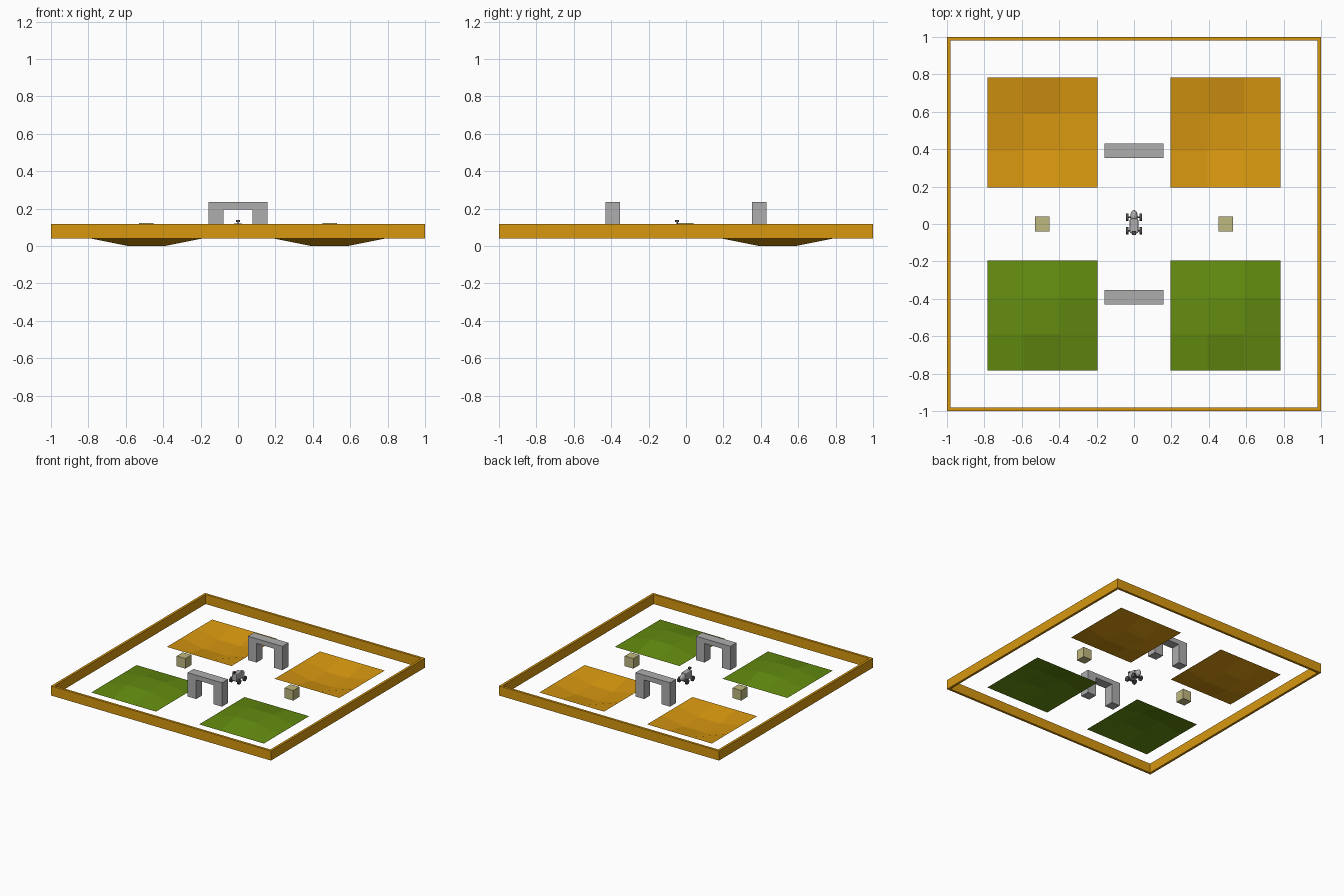
import bpy, bmesh, math

if "Cube" in bpy.data.objects:
    bpy.data.objects.remove(bpy.data.objects["Cube"])

U = 2 / 51           # layout module
FLOOR = U            # level of the flat ground


def mat(name, rgb):
    m = bpy.data.materials.new(name)
    m.diffuse_color = (*rgb, 1)
    m.use_nodes = True
    m.node_tree.nodes["Principled BSDF"].inputs["Base Color"].default_value = m.diffuse_color
    return m


ORANGE = mat("orange", (0.68, 0.31, 0.005))
GREEN = mat("grass_green", (0.125, 0.26, 0.005))
GREY = mat("grey", (0.42, 0.42, 0.42))
SAND = mat("pale_khaki", (0.52, 0.48, 0.21))
DARK = mat("dark_grey", (0.08, 0.08, 0.08))


def finish(bm, name, material):
    me = bpy.data.meshes.new(name)
    bm.to_mesh(me)
    bm.free()
    me.materials.append(material)
    ob = bpy.data.objects.new(name, me)
    bpy.context.collection.objects.link(ob)
    return ob


def box(name, x, y, z, material, flip_top=False):
    """Box from (min, max) pairs."""
    bm = bmesh.new()
    bmesh.ops.create_cube(bm, size=1)
    for v in bm.verts:
        v.co = [r[0] if c < 0 else r[1] for c, r in zip(v.co, (x, y, z))]
    bm.normal_update()
    if flip_top:
        bmesh.ops.reverse_faces(bm, faces=[f for f in bm.faces if f.normal.z > 0.5])
    return finish(bm, name, material)


def patch(name, cx, cy, rise, material):
    """3 x 3 ground sheet whose middle tile is raised or sunk."""
    bm = bmesh.new()
    bmesh.ops.create_grid(bm, x_segments=3, y_segments=3, size=7.5 * U)
    for v in bm.verts:
        inner = max(abs(v.co.x), abs(v.co.y)) < 5 * U
        v.co.x += cx
        v.co.y += cy
        v.co.z = FLOOR + (rise if inner else 0)
    return finish(bm, name, material)


# Boundary walls (three have inward facing caps)
T, WZ = U / 2, (U, 3 * U)
box("front_wall", (-1, 1), (-1, -1 + T), WZ, ORANGE)
box("back_wall", (-1, 1), (1 - T, 1), WZ, ORANGE, True)
box("left_wall", (-1, -1 + T), (-1 + T, 1 - T), WZ, ORANGE, True)
box("right_wall", (1 - T, 1), (-1 + T, 1 - T), WZ, ORANGE, True)

# Sunken orange pits behind, raised green hills in front
for side, s in (("left", -1), ("right", 1)):
    patch(side + "_pit", s * 12.5 * U, 12.5 * U, -U, ORANGE)
    patch(side + "_hill", s * 12.5 * U, -12.5 * U, U, GREEN)
    cx = s * 12.5 * U
    box(side + "_block", (cx - U, cx + U), (-U, U), (FLOOR, FLOOR + 0.083), SAND)

# Arches: an upside-down U profile extruded along y
for label, y0 in (("front", -11 * U), ("back", 9 * U)):
    bm = bmesh.new()
    outline = [(-4, 0), (-4, 5), (4, 5), (4, 0), (2, 0), (2, 4), (-2, 4), (-2, 0)]
    face = bm.faces.new([bm.verts.new((x * U, y0, FLOOR + z * U)) for x, z in outline])
    ext = bmesh.ops.extrude_face_region(bm, geom=[face])["geom"]
    for v in ext:
        if isinstance(v, bmesh.types.BMVert):
            v.co.y += 2 * U
    bmesh.ops.recalc_face_normals(bm, faces=bm.faces)
    finish(bm, label + "_arch", GREY)


# Small buggy in the middle, nose towards +y
def ball(name, centre, radii, material):
    bm = bmesh.new()
    bmesh.ops.create_uvsphere(bm, u_segments=16, v_segments=10, radius=1)
    for v in bm.verts:
        v.co = [c + r * k for c, r, k in zip(centre, radii, v.co)]
    ob = finish(bm, name, material)
    ob.data.shade_smooth()
    return ob


def wheel(name, x, y, r, w):
    bm = bmesh.new()
    bmesh.ops.create_cone(bm, cap_ends=True, segments=16, radius1=r, radius2=r, depth=w)
    for v in bm.verts:
        a, b, c = v.co
        v.co = (x + c, y + a, FLOOR + r + b)
    bmesh.ops.recalc_face_normals(bm, faces=bm.faces)
    finish(bm, name, DARK)


hull = box("buggy_body", (-0.023, 0.023), (-0.05, 0.03), (0.062, 0.121), GREY)
bev = hull.modifiers.new("soft_edges", 'BEVEL')
bev.width, bev.segments = 0.008, 2
ball("buggy_nose", (0, 0.04, 0.088), (0.02, 0.035, 0.028), GREY)
for label, y in (("rear", -0.036), ("front", 0.036)):
    box(label + "_axle", (-0.033, 0.033), (y - 0.005, y + 0.005), (0.056, 0.066), DARK)
    for side, s in (("left", -1), ("right", 1)):
        wheel(f"{label}_{side}_wheel", s * 0.035, y, 0.021, 0.013)
box("rear_post", (-0.004, 0.004), (-0.05, -0.043), (0.115, 0.13), DARK)
box("rear_sensor", (-0.01, 0.01), (-0.058, -0.038), (0.128, 0.138), DARK)
